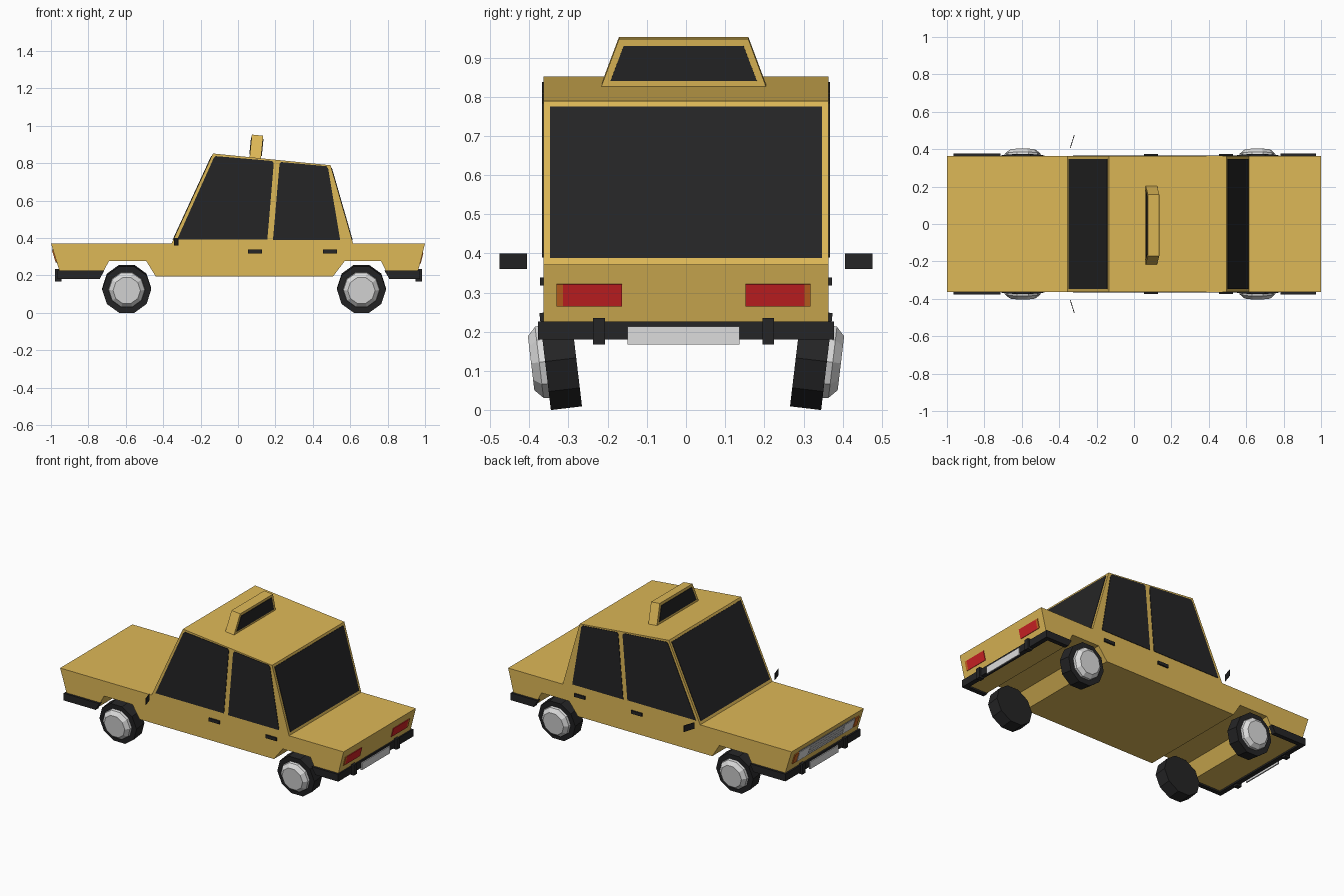
import bpy, bmesh, math
from mathutils import Vector

if "Cube" in bpy.data.objects:
    bpy.data.objects.remove(bpy.data.objects["Cube"])

def mat(name, r, g, b):
    m = bpy.data.materials.new(name)
    m.diffuse_color = (r, g, b, 1)
    m.use_nodes = True
    m.node_tree.nodes["Principled BSDF"].inputs["Base Color"].default_value = m.diffuse_color
    return m

YELLOW = mat("cab_yellow", 0.73, 0.48, 0.095)
BLACK = mat("black", 0.018, 0.018, 0.019)
RED = mat("lamp_red", 0.62, 0.016, 0.018)
ORANGE = mat("lamp_orange", 0.58, 0.13, 0.015)
LIGHT = mat("light_grey", 0.72, 0.72, 0.72)
GREY = mat("mid_grey", 0.28, 0.28, 0.28)

W = 0.364      # half width of the body
DY = -0.006    # small sideways shift of the end details


def finish(name, bm, material):
    bmesh.ops.recalc_face_normals(bm, faces=bm.faces[:])
    me = bpy.data.meshes.new(name)
    bm.to_mesh(me)
    bm.free()
    me.materials.append(material)
    ob = bpy.data.objects.new(name, me)
    bpy.context.collection.objects.link(ob)
    return ob


def solid(name, pts, offset, material):
    """Extrude a flat 3D outline along an offset vector."""
    bm = bmesh.new()
    off = Vector(offset)
    a = [bm.verts.new(Vector(p)) for p in pts]
    b = [bm.verts.new(Vector(p) + off) for p in pts]
    bm.faces.new(a)
    bm.faces.new(b)
    n = len(pts)
    for i in range(n):
        j = (i + 1) % n
        bm.faces.new((a[i], a[j], b[j], b[i]))
    return finish(name, bm, material)


def side_profile(name, xz, y0, y1, material):
    return solid(name, [(x, y0, z) for x, z in xz], (0, y1 - y0, 0), material)


def box(name, x0, x1, y0, y1, z0, z1, material):
    return side_profile(name, [(x0, z0), (x1, z0), (x1, z1), (x0, z1)], y0, y1, material)


def slope_plate(name, lo, hi, z0, z1, ys0, ys1, out, thick, material):
    """Thin plate on the sloping face lo-hi (x, z); ys = half spans at bottom and top."""
    def x_at(z):
        return lo[0] + (hi[0] - lo[0]) * (z - lo[1]) / (hi[1] - lo[1])
    n = Vector((hi[1] - lo[1], 0, lo[0] - hi[0])).normalized()
    if n.x * out < 0:
        n = -n
    pts = [(x_at(z0), ys0[0], z0), (x_at(z0), ys0[1], z0),
           (x_at(z1), ys1[1], z1), (x_at(z1), ys1[0], z1)]
    pts = [Vector(p) - n * 0.002 for p in pts]
    return solid(name, pts, n * (thick + 0.002), material)


# Body shell: one side profile with cabin and wheel arches
NOSE = ((-0.955, 0.225), (-1.0, 0.372))
TAIL = ((0.963, 0.225), (1.0, 0.372))
SCREEN = ((-0.355, 0.372), (-0.134, 0.852))
REAR = ((0.615, 0.372), (0.495, 0.789))
side_profile("body_shell", [
    NOSE[1], NOSE[0], (-0.95, 0.19), (-0.737, 0.19), (-0.69, 0.276), (-0.49, 0.276),
    (-0.44, 0.195), (0.508, 0.195), (0.57, 0.276), (0.765, 0.276), (0.808, 0.19),
    (0.955, 0.19), TAIL[0], TAIL[1], REAR[0], REAR[1], SCREEN[1], SCREEN[0]],
    -W, W, YELLOW)

# Windscreen and rear window
slope_plate("windscreen", *SCREEN, 0.388, 0.838, (-0.348, 0.348), (-0.348, 0.348), -1, 0.003, BLACK)
slope_plate("rear_window", *REAR, 0.388, 0.774, (-0.347, 0.347), (-0.347, 0.347), 1, 0.003, BLACK)

for s, tag in ((1, "left"), (-1, "right")):
    # Side windows
    side_profile("front_side_window_" + tag, [
        (-0.325, 0.393), (-0.13, 0.827), (-0.12, 0.838), (0.183, 0.812), (0.191, 0.80),
        (0.157, 0.393)], s * (W - 0.002), s * (W + 0.003), BLACK)
    side_profile("rear_side_window_" + tag, [
        (0.187, 0.39), (0.222, 0.797), (0.232, 0.806), (0.472, 0.784), (0.482, 0.773),
        (0.546, 0.39)], s * (W - 0.002), s * (W + 0.003), BLACK)
    # Door handles
    for x, d in ((0.053, "front"), (0.455, "rear")):
        box(f"{d}_door_handle_{tag}", x, x + 0.075, s * (W - 0.002), s * (W + 0.009),
            0.318, 0.338, BLACK)
    # Door mirrors: thin angled plates
    solid("door_mirror_" + tag, [
        (-0.343, s * 0.406, 0.36), (-0.321, s * 0.476, 0.36),
        (-0.321, s * 0.476, 0.40), (-0.343, s * 0.406, 0.40)], (0.004, 0, 0), BLACK)
    # Bumper returns along the flanks
    for e, b, t, tip in ((-1, 0.74, 0.715, 0.966), (1, 0.81, 0.783, 0.972)):
        side_profile(f"bumper_side_{'front' if e < 0 else 'rear'}_{tag}", [
            (e * tip, 0.18), (e * b, 0.18), (e * t, 0.226), (e * tip, 0.226)],
            s * 0.35, s * 0.378, BLACK)

# Bumper bars, overriders and number plates at both ends
for e, end, x in ((-1, "front", 0.966), (1, "rear", 0.972)):
    box(end + "_bumper_bar", e * (x - 0.03), e * x, -0.378, 0.378, 0.18, 0.226, BLACK)
    for s in (-1, 1):
        c = s * 0.216 + DY
        box(f"{end}_overrider_{'left' if s > 0 else 'right'}", e * (x - 0.022), e * (x + 0.012),
            c - 0.015, c + 0.015, 0.168, 0.235, BLACK)
    box(end + "_number_plate", e * (x - 0.002), e * (x + 0.006),
        -0.143 + DY, 0.143 + DY, 0.167, 0.213, LIGHT)

# Tail lamps and front markers
for s, tag in ((1, "left"), (-1, "right")):
    red = sorted((s * 0.158 + DY, s * 0.308 + DY))
    amber = sorted((s * 0.308 + DY, s * 0.324 + DY))
    slope_plate("tail_lamp_" + tag, *TAIL, 0.265, 0.322, red, red, 1, 0.004, RED)
    slope_plate("tail_marker_" + tag, *TAIL, 0.265, 0.322, amber, amber, 1, 0.004, ORANGE)
    mark = sorted((s * 0.285 + DY, s * 0.325 + DY))
    slope_plate("front_marker_" + tag, *NOSE, 0.272, 0.335, mark, mark, -1, 0.006, ORANGE)
    lamp = sorted((s * 0.175 + DY, s * 0.28 + DY))
    slope_plate("headlamp_" + tag, *NOSE, 0.272, 0.335, lamp, lamp, -1, 0.006, LIGHT)

# Grille with horizontal bars
g = (-0.28 + DY, 0.28 + DY)
slope_plate("grille_panel", *NOSE, 0.266, 0.341, g, g, -1, 0.003, GREY)
g = (-0.17 + DY, 0.17 + DY)
for i in range(4):
    z = 0.272 + i * 0.018
    slope_plate(f"grille_bar_{i + 1}", *NOSE, z, z + 0.008, g, g, -1, 0.006, LIGHT)

# Roof sign: leaning trapezoid block with dark panels on both faces
SB, ST = (0.061, 0.822), (0.074, 0.953)
solid("roof_sign", [
    (SB[0], -0.214 + DY, SB[1]), (SB[0], 0.214 + DY, SB[1]),
    (ST[0], 0.165 + DY, ST[1]), (ST[0], -0.165 + DY, ST[1])], (0.061, 0, -0.006), YELLOW)
lo, hi = (-0.187 + DY, 0.187 + DY), (-0.153 + DY, 0.153 + DY)
slope_plate("sign_panel_front", SB, ST, 0.846, 0.936, lo, hi, -1, 0.003, BLACK)
slope_plate("sign_panel_rear", (SB[0] + 0.061, SB[1] - 0.006), (ST[0] + 0.061, ST[1] - 0.006),
            0.84, 0.93, lo, hi, 1, 0.003, BLACK)


def lathe(name, rings, x, s, material, sides=10):
    """Ten-sided turned part on a wheel axle, leaning outward at the top."""
    bm = bmesh.new()
    t = math.radians(6.8)
    loops = []
    for d, r in rings:
        loop = []
        for k in range(sides):
            a = 2 * math.pi * k / sides
            u, v = r * math.cos(a), r * math.sin(a)
            y = 0.32 + d * math.cos(t) + v * math.sin(t)
            z = 0.1285 + v * math.cos(t) - d * math.sin(t)
            loop.append(bm.verts.new((x + u, s * y, z)))
        loops.append(loop)
    for p, q in zip(loops, loops[1:]):
        for k in range(sides):
            j = (k + 1) % sides
            bm.faces.new((p[k], p[j], q[j], q[k]))
    bm.faces.new(loops[0])
    bm.faces.new(loops[-1])
    return finish(name, bm, material)


# Wheels: black tyre and domed light hubcap
for x, end in ((-0.595, "front"), (0.66, "rear")):
    for s, tag in ((1, "left"), (-1, "right")):
        lathe(f"{end}_tyre_{tag}", [(-0.04, 0.131), (0.04, 0.131)], x, s, BLACK)
        lathe(f"{end}_hubcap_{tag}", [(0.035, 0.099), (0.055, 0.096), (0.076, 0.073)], x, s, LIGHT)
